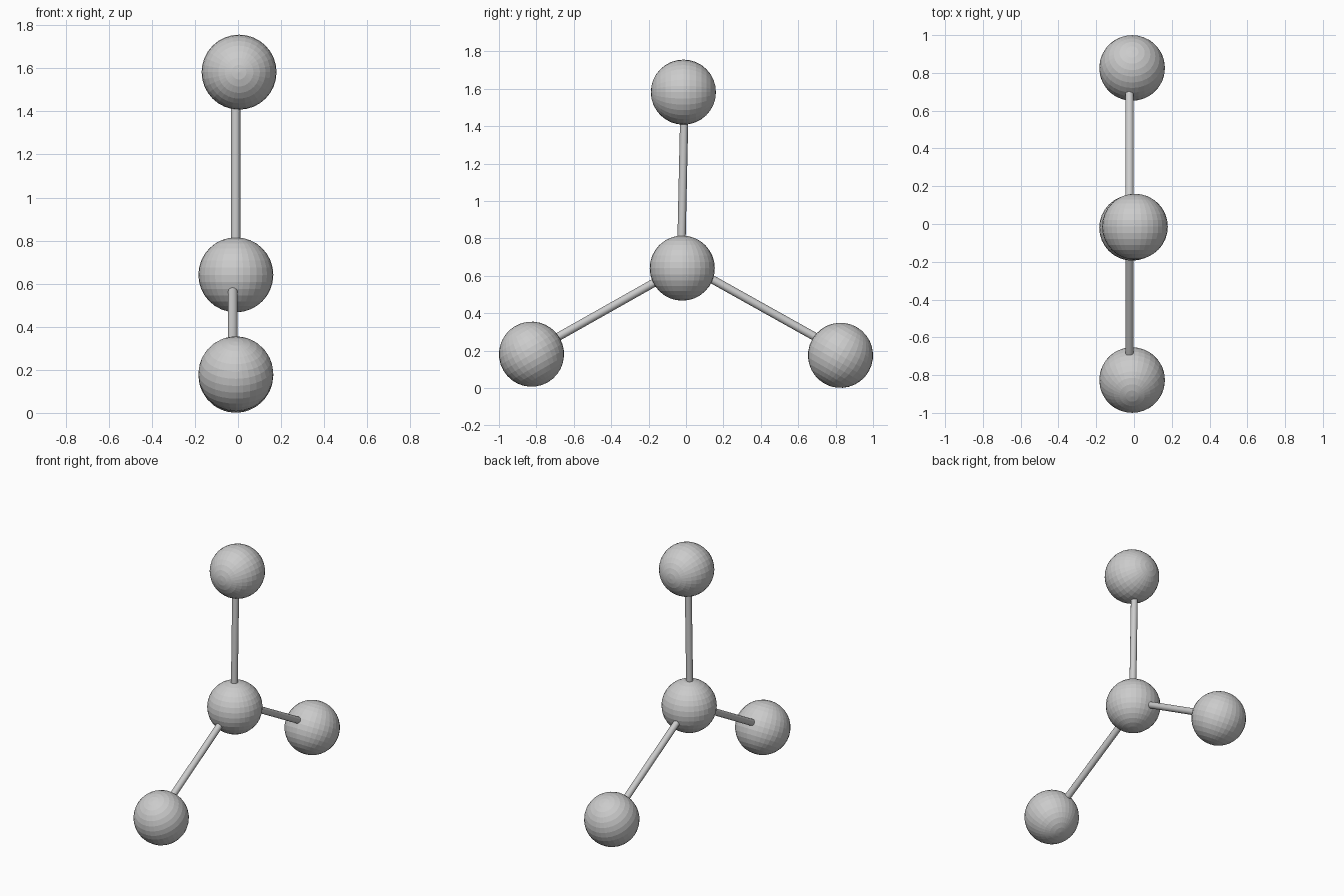
import bpy, math
from mathutils import Vector

if "Cube" in bpy.data.objects:
    bpy.data.objects.remove(bpy.data.objects["Cube"])

grey = bpy.data.materials.new("light_grey")
grey.diffuse_color = (0.6, 0.6, 0.6, 1)
grey.use_nodes = True
grey.node_tree.nodes["Principled BSDF"].inputs["Base Color"].default_value = grey.diffuse_color

R_BALL, R_ROD = 0.174, 0.022


def ball(name, loc, tilt):
    # faceted sphere, pole tilted about the x axis
    bpy.ops.mesh.primitive_uv_sphere_add(segments=32, ring_count=16, radius=R_BALL,
                                         location=loc, rotation=(math.radians(tilt), 0, 0))
    ob = bpy.context.object
    ob.name = name
    ob.data.materials.append(grey)


def rod(name, a, b):
    # thin straight cylinder from a to b
    a, b = Vector(a), Vector(b)
    d = b - a
    bpy.ops.mesh.primitive_cylinder_add(vertices=16, radius=R_ROD, depth=d.length,
                                        location=(a + b) / 2)
    ob = bpy.context.object
    ob.name = name
    ob.rotation_mode = 'QUATERNION'
    ob.rotation_quaternion = d.to_track_quat('Z', 'Y')
    ob.data.materials.append(grey)
    bpy.ops.object.shade_smooth_by_angle()


# balls: hub and three outer ones
ball("hub_ball", (-0.01, -0.02, 0.641), 0)
ball("top_ball", (0.005, -0.014, 1.582), 90)
ball("front_ball", (-0.01, -0.826, 0.181), 30)
ball("back_ball", (-0.01, 0.826, 0.175), -30)

# connecting rods, ends buried in the balls
rod("top_rod", (-0.011, -0.026, 0.70), (-0.011, -0.008, 1.52))
rod("front_rod", (-0.024, -0.08, 0.614), (-0.024, -0.77, 0.225))
rod("back_rod", (-0.024, 0.04, 0.637), (-0.024, 0.77, 0.229))
